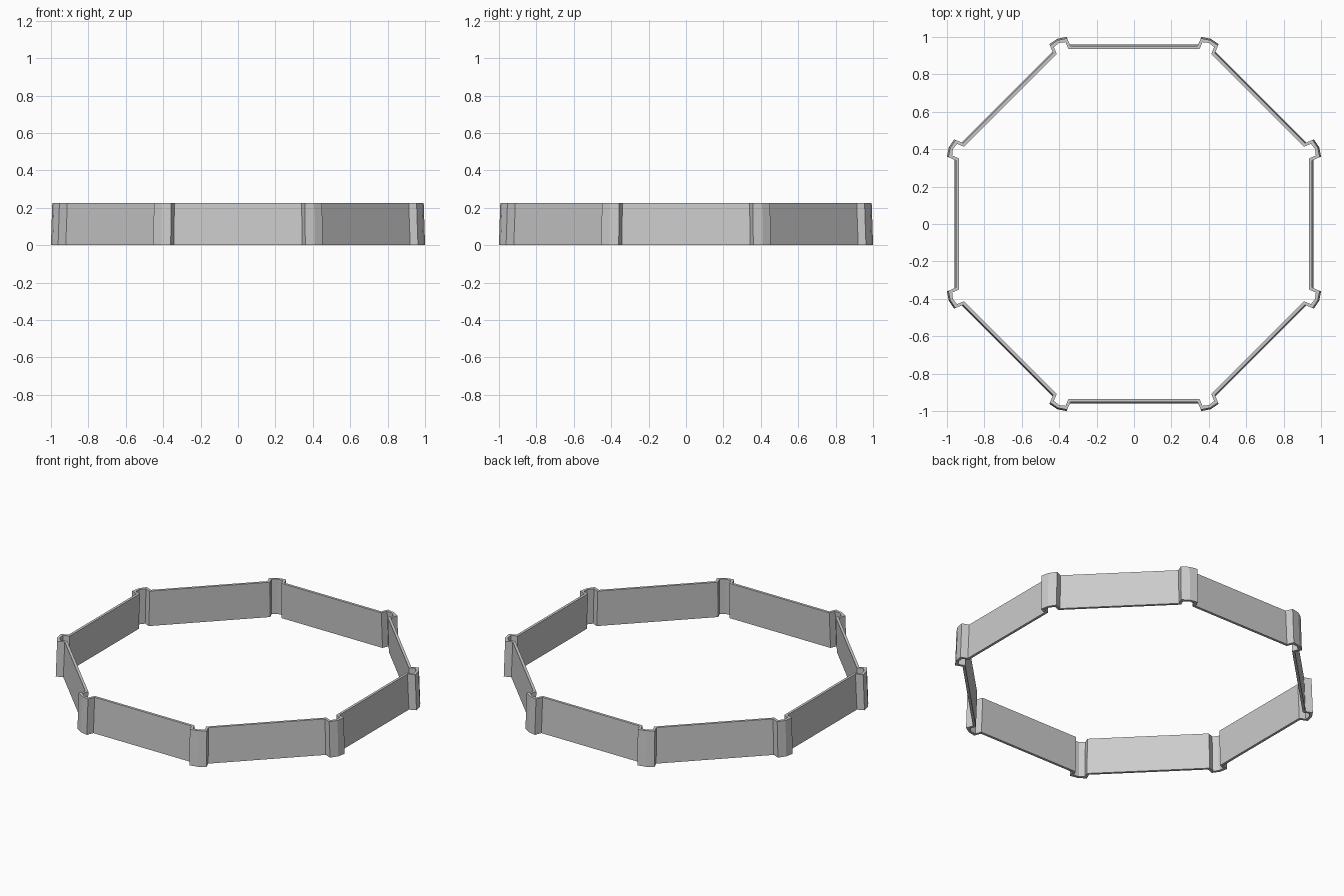
import bpy, bmesh
from math import cos, sin, pi

if "Cube" in bpy.data.objects:
    bpy.data.objects.remove(bpy.data.objects["Cube"])

HEIGHT, TILT, THICK = 0.225, 0.008, 0.016
WALL, HALF = 0.959, 0.05          # wall apothem and half width of a corner post
END_R, MID_R = 1.062, 1.072       # post face: edges and middle ridge
C, S = cos(pi / 8), sin(pi / 8)


def outline(inset, thickness):
    """Octagon with a box-like bulge at each corner, as (x, y) points."""
    wall = WALL - inset - thickness
    half = HALF - thickness
    foot = (wall - half * S) / C
    end, mid = END_R - inset - thickness, MID_R - inset - thickness
    corner = [(foot, -half), (end, -half), (mid, 0), (end, half), (foot, half)]
    pts = []
    for i in range(8):
        a = pi / 8 + i * pi / 4
        pts += [(r * cos(a) - t * sin(a), r * sin(a) + t * cos(a)) for r, t in corner]
    return pts


# Thin ring: outer and inner outlines at bottom and top, leaning inwards
bm = bmesh.new()


def loop(inset, thickness, z):
    return [bm.verts.new((x, y, z)) for x, y in outline(inset, thickness)]


rings = [loop(0, 0, 0), loop(TILT, 0, HEIGHT),
         loop(TILT, THICK, HEIGHT), loop(0, THICK, 0)]
n = len(rings[0])
for k in range(4):
    a, b = rings[k], rings[(k + 1) % 4]
    for i in range(n):
        j = (i + 1) % n
        bm.faces.new((a[i], a[j], b[j], b[i]))
bmesh.ops.recalc_face_normals(bm, faces=bm.faces)

mesh = bpy.data.meshes.new("octagonal_wall")
bm.to_mesh(mesh)
bm.free()
bpy.context.collection.objects.link(bpy.data.objects.new("octagonal_wall", mesh))
